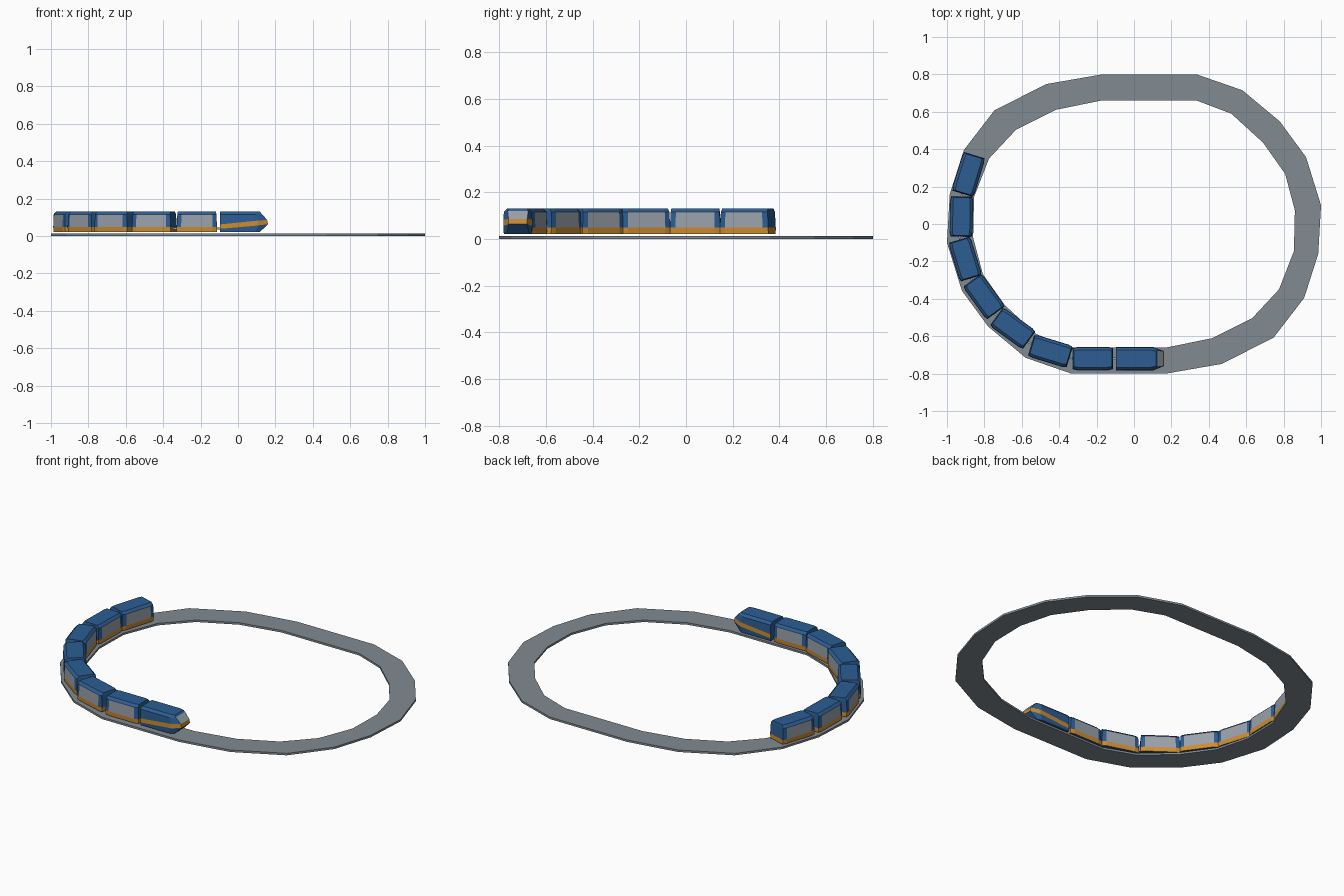
import bpy, bmesh
from math import radians
from mathutils import Matrix

if "Cube" in bpy.data.objects:
    bpy.data.objects.remove(bpy.data.objects["Cube"])


def material(name, rgb):
    m = bpy.data.materials.new(name)
    m.diffuse_color = (*rgb, 1)
    m.use_nodes = True
    m.node_tree.nodes["Principled BSDF"].inputs["Base Color"].default_value = m.diffuse_color
    return m


blue = material("blue", (0.025, 0.11, 0.29))
orange = material("orange", (0.62, 0.27, 0.03))
glass = material("window_grey", (0.32, 0.36, 0.41))
stone = material("track_grey", (0.22, 0.26, 0.29))


def finish(name, bm, mats, matrix=Matrix()):
    bmesh.ops.recalc_face_normals(bm, faces=bm.faces)
    me = bpy.data.meshes.new(name)
    bm.to_mesh(me)
    bm.free()
    for m in mats:
        me.materials.append(m)
    ob = bpy.data.objects.new(name, me)
    ob.matrix_world = matrix
    bpy.context.collection.objects.link(ob)


def loft(name, rings, colour, matrix):
    """Skin mirrored half sections; colour(station, band) picks the material."""
    bm = bmesh.new()
    cols = [[[bm.verts.new((x, s * y, z)) for x, y, z in r] for s in (-1, 1)] for r in rings]
    n = len(rings[0])

    def face(vs, mat):
        bm.faces.new(vs).material_index = mat

    for i in range(len(rings) - 1):
        a, b = cols[i], cols[i + 1]
        for s in (0, 1):
            for j in range(n - 1):
                face((a[s][j], b[s][j], b[s][j + 1], a[s][j + 1]), colour(i, j))
        for j in (0, n - 1):
            face((a[0][j], b[0][j], b[1][j], a[1][j]), 0)
    for c, tag in ((cols[0], "rear"), (cols[-1], "front")):
        for j in range(n - 1):
            face((c[0][j], c[0][j + 1], c[1][j + 1], c[1][j]), colour(tag, j))
    finish(name, bm, (blue, orange, glass), matrix)


# Track: half outline, repeated with a half turn
outer = [(-.17, .80), (.335, .80), (.58, .715), (.78, .548), (.92, .357),
         (1.0, .10), (.985, -.16), (.91, -.395), (.747, -.607), (.47, -.748)]
inner = [(-.175, .66), (.335, .66), (.52, .59), (.69, .435), (.808, .268),
         (.86, .073), (.855, -.145), (.775, -.35), (.63, -.505), (.42, -.61)]
bm = bmesh.new()
loops = []
for pts, z in ((outer, 0), (outer, .012), (inner, .012), (inner, 0)):
    full = pts + [(-x, -y) for x, y in pts]
    loops.append([bm.verts.new((x, y, z)) for x, y in full])
for k in range(4):
    a, b = loops[k], loops[(k + 1) % 4]
    for i in range(20):
        j = (i + 1) % 20
        bm.faces.new((a[i], a[j], b[j], b[i]))
finish("track", bm, (stone,))


def place(x, y, deg):
    return Matrix.Translation((x, y, 0)) @ Matrix.Rotation(radians(deg), 4, 'Z')


# Passenger cars: tapered ends, orange skirt, grey window panel
def car_ring(x, w, lean):
    return [(x, .060 * w, .022), (x, .062 * w, .048),
            (x - lean * .6, .060 * w, .116), (x - lean, .046 * w, .130)]


def car_colour(i, j):
    if j == 0:
        return 1
    return 2 if i == 1 and j == 1 else 0


cars = [(-.220, -.72, 0), (-.447, -.68, -17), (-.648, -.558, -36), (-.802, -.388, -54),
        (-.903, -.187, -73), (-.923, .040, -91), (-.885, .265, -107)]
rings = [car_ring(-.108, .90, -.006), car_ring(-.084, 1, -.003),
         car_ring(.084, 1, .003), car_ring(.108, .90, .006)]
for k, c in enumerate(cars):
    loft(f"passenger_car_{k + 1}", rings, car_colour, place(*c))

# Lead car: wedge nose with windscreen and rising stripe
lead = [
    [(-.095, .060, .022), (-.095, .062, .038), (-.095, .062, .062), (-.095, .060, .116), (-.095, .046, .130)],
    [(.095, .060, .022), (.105, .062, .056), (.105, .062, .082), (.095, .060, .116), (.090, .046, .130)],
    [(.118, .048, .022), (.160, .040, .063), (.156, .040, .086), (.125, .044, .120), (.117, .040, .130)],
]


def lead_colour(i, j):
    if i == "rear":
        return 0
    if j == 1:
        return 1
    return 2 if i == "front" and j == 2 else 0


loft("lead_car", lead, lead_colour, Matrix.Translation((0, -.72, 0)))

# Couplers between neighbouring cars
chain = [(.015, -.72, 0)] + cars
for k in range(len(cars)):
    (x1, y1, a1), (x2, y2, a2) = chain[k], chain[k + 1]
    bm = bmesh.new()
    bmesh.ops.create_cube(bm, size=1)
    bmesh.ops.scale(bm, vec=(.04, .012, .012), verts=bm.verts)
    p = (place(x1, y1, a1).col[3] - place(x1, y1, a1).col[0] * .114
         + place(x2, y2, a2).col[3] + place(x2, y2, a2).col[0] * .114) / 2
    m = place(p.x, p.y, (a1 + a2) / 2)
    m.translation.z = .04
    finish(f"coupler_{k + 1}", bm, (glass,), m)
